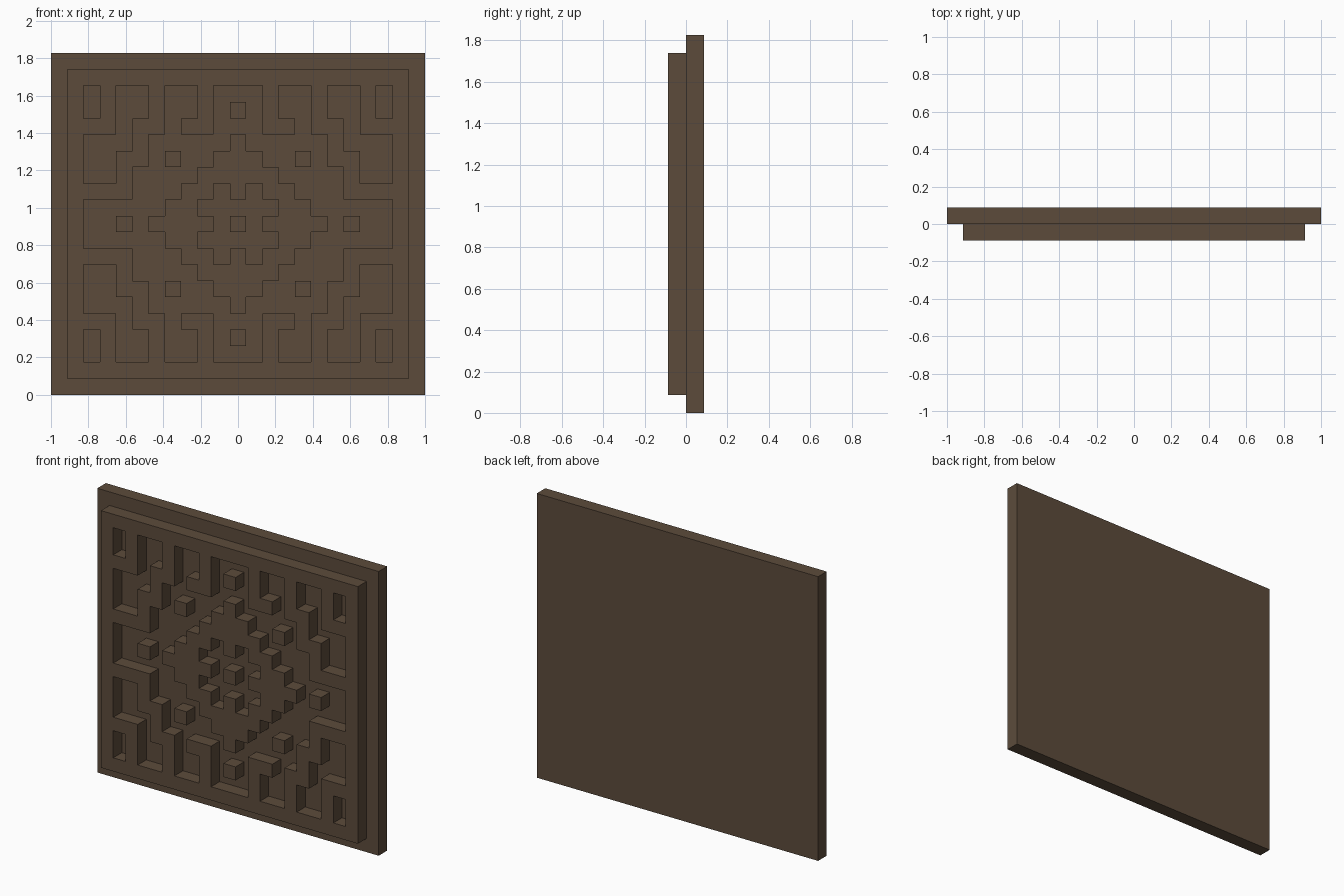
import bpy
import bmesh
from mathutils import Matrix, Vector

if "Cube" in bpy.data.objects:
    bpy.data.objects.remove(bpy.data.objects["Cube"])

CELL = 2 / 23             # the whole design sits on a square grid
MID_Z = 10.5 * CELL       # centre height of the panel

wood = bpy.data.materials.new("dark brown wood")
wood.diffuse_color = (0.107, 0.0704, 0.0437, 1)
wood.use_nodes = True
wood.node_tree.nodes["Principled BSDF"].inputs["Base Color"].default_value = wood.diffuse_color


def add_object(name, bm):
    bmesh.ops.recalc_face_normals(bm, faces=bm.faces[:])
    mesh = bpy.data.meshes.new(name)
    bm.to_mesh(mesh)
    bm.free()
    mesh.materials.append(wood)
    obj = bpy.data.objects.new(name, mesh)
    bpy.context.collection.objects.link(obj)
    return obj


# Backing slab
bm = bmesh.new()
bmesh.ops.create_cube(bm, size=1)
bmesh.ops.scale(bm, vec=(23 * CELL, CELL, 21 * CELL), verts=bm.verts)
bmesh.ops.translate(bm, vec=(0, CELL / 2, MID_Z), verts=bm.verts)
add_object("backing_slab", bm)

# One quarter of the fretwork: rows from the middle outwards,
# columns from the middle outwards, # = raised cell
QUARTER = [
    "#.####.#..#",
    "...##.....#",
    "#.##...####",
    "###....#..#",
    "##..#.##..#",
    "#.....#...#",
    "..##.##.###",
    "#.#..#..#.#",
    "..#..#..#.#",
    "###########",
]

# Fretwork panel: cut the grid, raise it, and stand it upright
bm = bmesh.new()
bmesh.ops.create_grid(bm, x_segments=21, y_segments=19, size=1)
bmesh.ops.scale(bm, vec=(10.5 * CELL, 9.5 * CELL, 1), verts=bm.verts)
recesses = []
for f in bm.faces:
    c = f.calc_center_median()
    col, row = round(abs(c.x) / CELL), round(abs(c.y) / CELL)
    if QUARTER[row][col] == ".":
        recesses.append(f)
bmesh.ops.delete(bm, geom=recesses, context='FACES')
raised = bmesh.ops.extrude_face_region(bm, geom=bm.faces[:])["geom"]
top = [v for v in raised if isinstance(v, bmesh.types.BMVert)]
bmesh.ops.translate(bm, vec=Vector((0, 0, CELL)), verts=top)
stand = Matrix.Translation((0, 0, MID_Z)) @ Matrix.Rotation(1.5707963, 4, 'X')
bmesh.ops.transform(bm, matrix=stand, verts=bm.verts)
add_object("fretwork_panel", bm)
